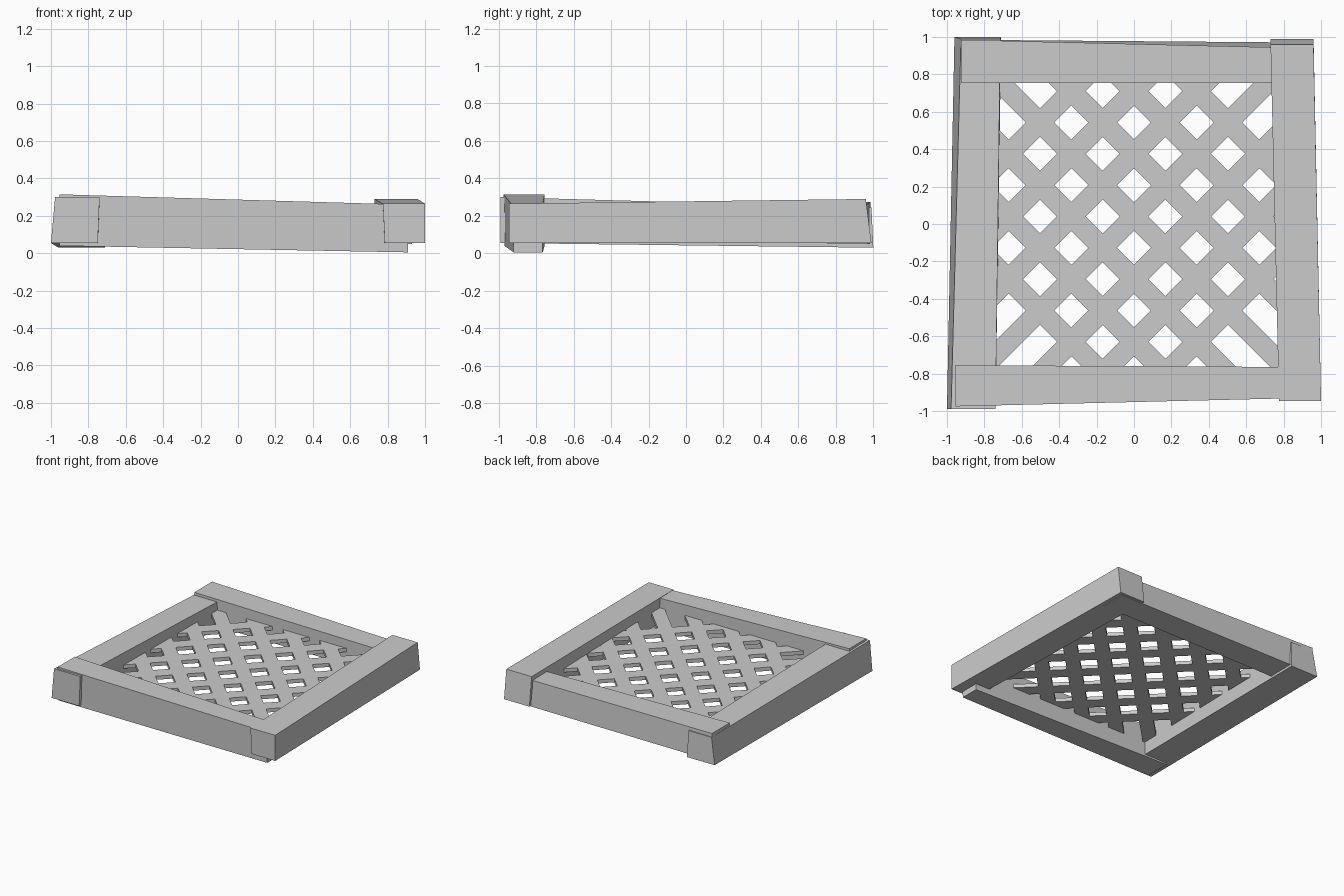
import bpy
import bmesh
from mathutils import Vector

cube = bpy.data.objects.get("Cube")
if cube:
    bpy.data.objects.remove(cube, do_unlink=True)

# One plain grey for everything
grey = bpy.data.materials.new("plain_grey")
grey.use_nodes = True
colour = (0.6, 0.6, 0.6, 1)
grey.diffuse_color = colour
grey.node_tree.nodes["Principled BSDF"].inputs["Base Color"].default_value = colour


def finish(name, bm):
    bmesh.ops.recalc_face_normals(bm, faces=bm.faces)
    mesh = bpy.data.meshes.new(name)
    bm.to_mesh(mesh)
    bm.free()
    mesh.materials.append(grey)
    obj = bpy.data.objects.new(name, mesh)
    bpy.context.collection.objects.link(obj)
    return obj


def beam(name, along_x, start, end):
    """Crooked box between two end sections.
    Section: (along_bottom, along_top), (bottom side range), (top side range), (z range)"""
    bm = bmesh.new()
    bmesh.ops.create_cube(bm, size=2)
    for v in bm.verts:
        along, side, up = (v.co.x, v.co.y, v.co.z) if along_x else (v.co.y, v.co.x, v.co.z)
        reach, low, high, height = start if along < 0 else end
        a = reach[up > 0]
        s = (high if up > 0 else low)[side > 0]
        z = height[up > 0]
        v.co = (a, s, z) if along_x else (s, a, z)
    return finish(name, bm)


# Frame: four slightly crooked beams
beam("front_beam", True,
     ((-.955, -.955), (-.97, -.755), (-.975, -.755), (.04, .315)),
     ((.91, .91), (-.92, -.765), (-.93, -.765), (.005, .26)))
beam("back_beam", True,
     ((-.925, -.925), (.755, .985), (.755, .985), (.05, .275)),
     ((.93, .93), (.755, .97), (.755, .94), (.05, .25)))
beam("right_beam", False,
     ((-.945, -.945), (.785, 1.0), (.775, 1.0), (.055, .265)),
     ((.99, .96), (.73, .96), (.73, .96), (.055, .29)))
beam("left_beam", False,
     ((-.99, -.99), (-1.0, -.75), (-.978, -.74), (.055, .3)),
     ((1.0, .99), (-.96, -.71), (-.925, -.715), (.03, .245)))

# Lattice: a sheet cut along every slat edge, with the openings removed
PITCH, HALF, MIDDLE, REACH = .335, .077, .04, 3
bm = bmesh.new()
bmesh.ops.create_grid(bm, x_segments=1, y_segments=1, size=.8)
bmesh.ops.translate(bm, verts=bm.verts, vec=(0, .01, .155))
for direction in (Vector((1, 1, 0)), Vector((-1, 1, 0))):
    for i in range(-REACH, REACH + 1):
        for edge in (-HALF, HALF):
            offset = MIDDLE + i * PITCH + edge
            bmesh.ops.bisect_plane(bm, geom=bm.verts[:] + bm.edges[:] + bm.faces[:],
                                   plane_co=(0, offset, 0), plane_no=direction)


def on_slat(distance):
    i = round((distance - MIDDLE) / PITCH)
    return abs(i) <= REACH and abs(distance - MIDDLE - i * PITCH) < HALF


def is_opening(face):
    c = face.calc_center_median()
    return not (on_slat(c.x + c.y) or on_slat(c.y - c.x))


bmesh.ops.delete(bm, geom=[f for f in bm.faces if is_opening(f)], context='FACES')
bmesh.ops.recalc_face_normals(bm, faces=bm.faces)

# Give the lattice its thickness
extruded = bmesh.ops.extrude_face_region(bm, geom=bm.faces[:], use_keep_orig=True)
raised = [g for g in extruded["geom"] if isinstance(g, bmesh.types.BMVert)]
bmesh.ops.translate(bm, verts=raised, vec=(0, 0, .03))
finish("lattice", bm)
